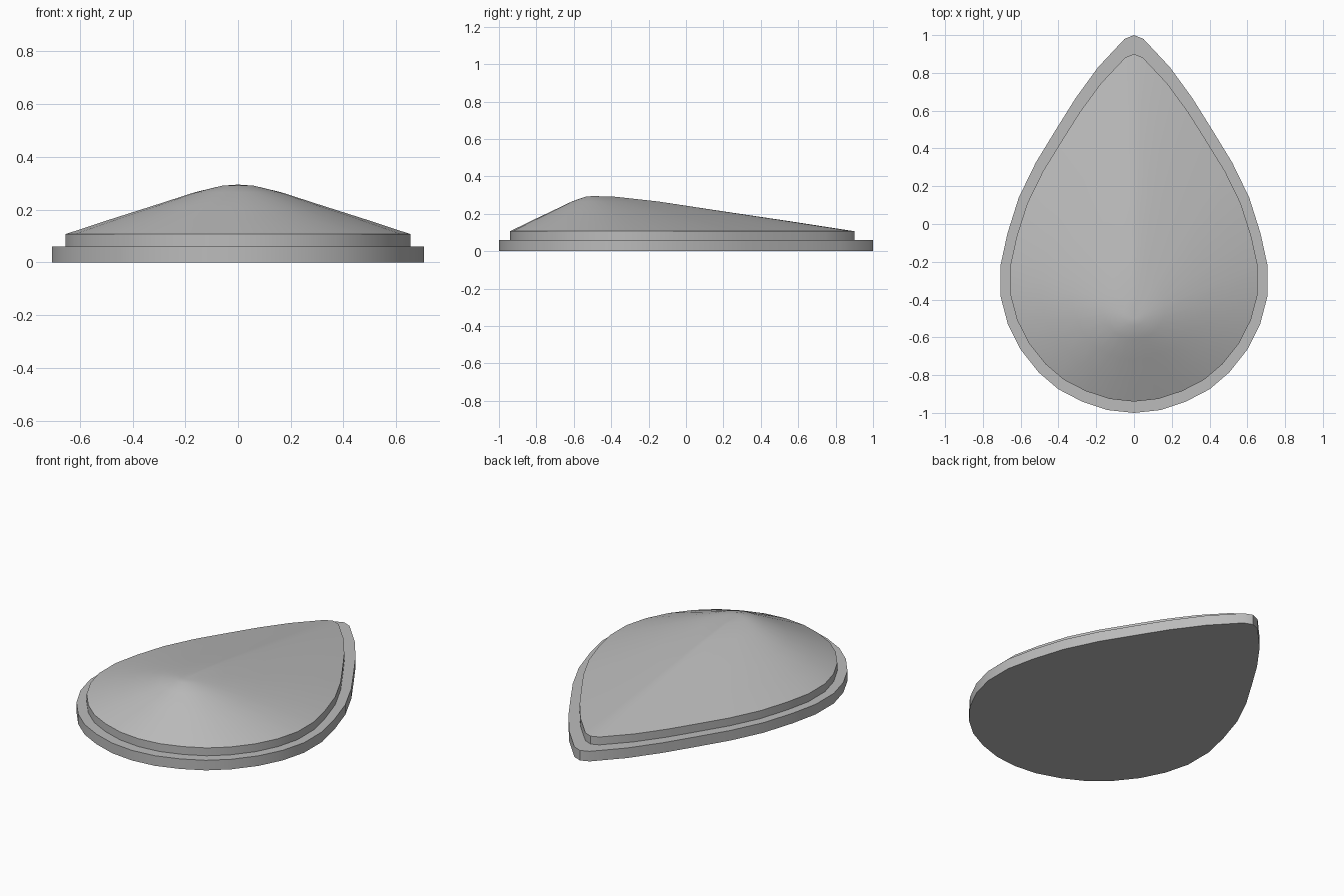
import bpy
import bmesh
import math

cube = bpy.data.objects.get("Cube")
if cube:
    bpy.data.objects.remove(cube, do_unlink=True)

GREY = (0.5, 0.5, 0.5, 1)
grey = bpy.data.materials.new("plain grey")
grey.use_nodes = True
grey.diffuse_color = GREY
grey.node_tree.nodes["Principled BSDF"].inputs["Base Color"].default_value = GREY

# Half of the teardrop outline, from the back tip to the round front
HALF = [(0, 1), (0.05, 0.98), (0.19, 0.83), (0.31, 0.665), (0.41, 0.505),
        (0.52, 0.325), (0.61, 0.14), (0.67, -0.05), (0.706, -0.215),
        (0.706, -0.385), (0.668, -0.53), (0.6, -0.665), (0.505, -0.785),
        (0.4, -0.875), (0.275, -0.94), (0.14, -0.985), (0, -1)]
OUTER = HALF + [(-x, y) for x, y in HALF[-2:0:-1]]
MID_Y = -0.25
INNER = [(x * 0.927, MID_Y + (y - MID_Y) * 0.92) for x, y in OUTER]
PEAK = (0, -0.5, 0.295)


def loft(name, rings, peak=None):
    """Stack rings of points, cap the bottom, close the top flat or to a peak."""
    bm = bmesh.new()
    loops = [[bm.verts.new(p) for p in ring] for ring in rings]
    count = len(loops[0])
    bm.faces.new(loops[0])
    for low, high in zip(loops, loops[1:]):
        for i in range(count):
            j = (i + 1) % count
            bm.faces.new((low[i], low[j], high[j], high[i]))
    top = loops[-1]
    if peak:
        tip = bm.verts.new(peak)
        for i in range(count):
            bm.faces.new((top[i], top[(i + 1) % count], tip))
    else:
        bm.faces.new(top)
    bmesh.ops.recalc_face_normals(bm, faces=bm.faces)
    mesh = bpy.data.meshes.new(name)
    bm.to_mesh(mesh)
    bm.free()
    mesh.materials.append(grey)
    obj = bpy.data.objects.new(name, mesh)
    bpy.context.collection.objects.link(obj)
    bpy.ops.object.select_all(action='DESELECT')
    obj.select_set(True)
    bpy.context.view_layer.objects.active = obj
    bpy.ops.object.shade_smooth_by_angle(angle=math.radians(30))
    return obj


def level(outline, z):
    return [(x, y, z) for x, y in outline]


def dome_ring(t, z):
    """Inner outline shrunk towards the peak."""
    return [(x * t, PEAK[1] + (y - PEAK[1]) * t, z) for x, y in INNER]


# Flat base plate
loft("base_plate", [level(OUTER, 0), level(OUTER, 0.06)])

# Raised stone with a low wall and an off-centre dome
dome = [dome_ring(t, z) for t, z in
        ((1, 0.107), (0.75, 0.161), (0.5, 0.213), (0.25, 0.266), (0.09, 0.291))]
loft("domed_stone", [level(INNER, 0.06)] + dome, PEAK)
